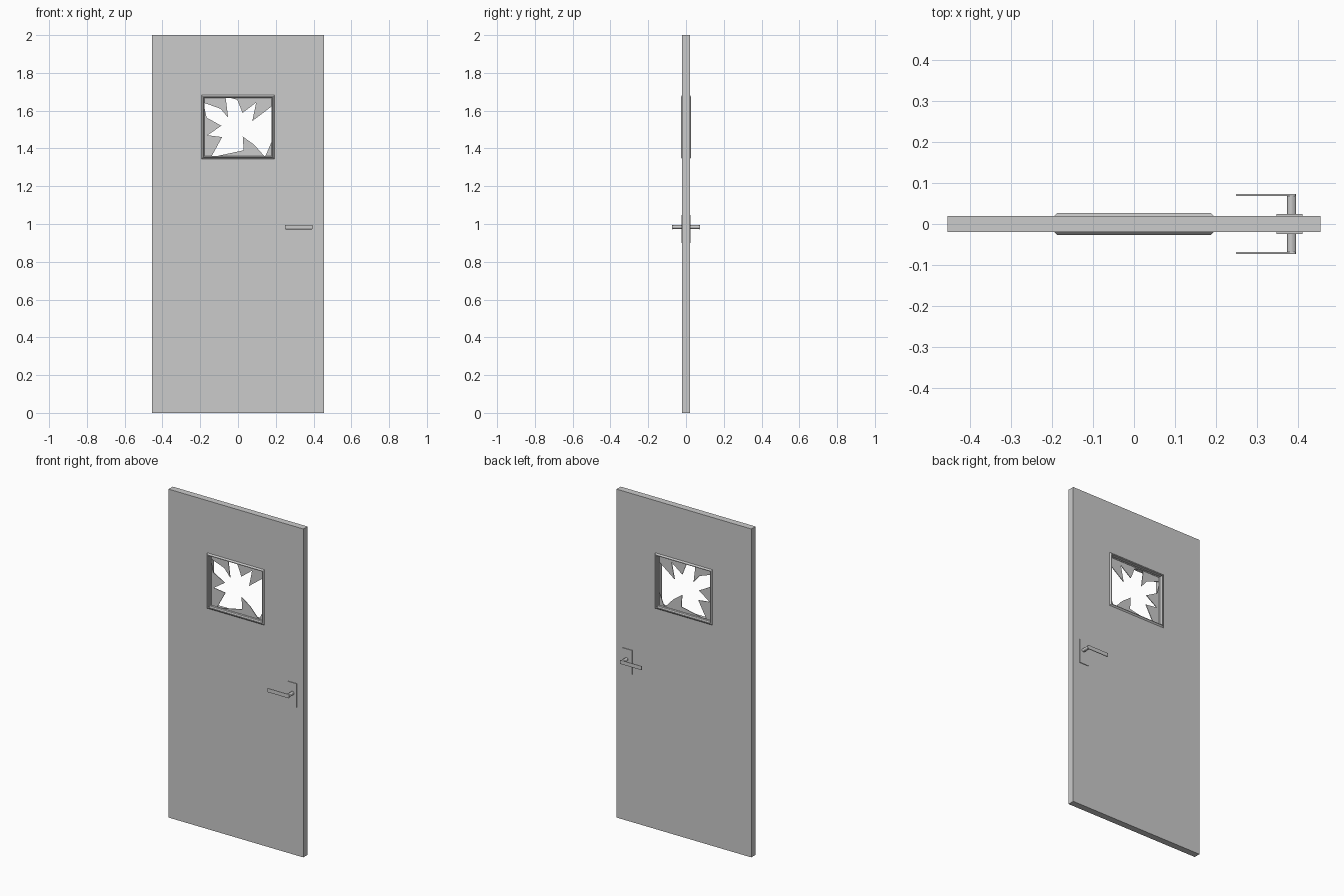
import bpy, bmesh
from mathutils import Matrix

old = bpy.data.objects.get("Cube")
if old:
    bpy.data.objects.remove(old, do_unlink=True)

grey = bpy.data.materials.new("door_grey")
grey.use_nodes = True
COLOUR = (0.6, 0.6, 0.6, 1)
grey.diffuse_color = COLOUR
grey.node_tree.nodes["Principled BSDF"].inputs["Base Color"].default_value = COLOUR


def add_object(name, data):
    obj = bpy.data.objects.new(name, data)
    bpy.context.collection.objects.link(obj)
    data.materials.append(grey)
    return obj


def from_bmesh(name, bm):
    bmesh.ops.recalc_face_normals(bm, faces=bm.faces)
    mesh = bpy.data.meshes.new(name)
    bm.to_mesh(mesh)
    bm.free()
    return add_object(name, mesh)


def ring(name, sections):
    """Closed rectangular ring; each section is (x half width, z low, z high, y)."""
    bm = bmesh.new()
    loops = [[bm.verts.new((x, y, z)) for x, z in ((-w, lo), (w, lo), (w, hi), (-w, hi))]
             for w, lo, hi, y in sections]
    for a, b in zip(loops, loops[1:] + loops[:1]):
        for i in range(4):
            j = (i + 1) % 4
            bm.faces.new((a[i], a[j], b[j], b[i]))
    return from_bmesh(name, bm)


def box(name, x, y, z, bevel=0):
    bm = bmesh.new()
    centre = [(r[0] + r[1]) / 2 for r in (x, y, z)]
    size = [abs(r[1] - r[0]) for r in (x, y, z)]
    bmesh.ops.create_cube(bm, size=1, matrix=Matrix.Translation(centre) @ Matrix.Diagonal((*size, 1)))
    obj = from_bmesh(name, bm)
    if bevel:
        mod = obj.modifiers.new("soft_edges", "BEVEL")
        mod.width = bevel
        mod.segments = 2
    return obj


# Window opening and door slab
W, LOW, HIGH = 0.186, 1.352, 1.674
T = 0.02


def window(grow, y):
    return (W + grow, LOW - grow, HIGH + grow, y)


ring("door_slab", [(0.454, 0, 2, -T), window(0, -T), window(0, T), (0.454, 0, 2, T)])

# Window trim with a sloped outer lip and a stepped glass seat
ring("window_trim", [
    window(0.008, -T), window(0, -0.027), window(-0.004, -0.027), window(-0.004, -0.008),
    window(-0.008, -0.004), window(-0.008, 0.004), window(-0.004, 0.008),
    window(-0.004, 0.027), window(0, 0.027), window(0.008, T)])

# Broken pane: filled rectangle with a jagged hole
hole = [(-.184, 1.643), (-.092, 1.61), (-.052, 1.563), (-.066, 1.674), (-.004, 1.658),
        (.024, 1.588), (.096, 1.643), (.076, 1.545), (.184, 1.627), (.184, 1.45),
        (.143, 1.355), (.085, 1.42), (.025, 1.463), (.03, 1.39), (-.143, 1.353),
        (-.084, 1.46), (-.162, 1.47), (-.088, 1.52), (-.166, 1.563)]
pane = [(-W, LOW), (W, LOW), (W, HIGH), (-W, HIGH)]
curve = bpy.data.curves.new("broken_glass", "CURVE")
curve.dimensions = "2D"
curve.fill_mode = "BOTH"
curve.extrude = 0.002
for outline in (pane, hole):
    spline = curve.splines.new("POLY")
    spline.points.add(len(outline) - 1)
    for p, (x, z) in zip(spline.points, outline):
        p.co = (x, z, 0, 1)
    spline.use_cyclic_u = True
glass = add_object("broken_glass", curve)
glass.matrix_world = Matrix.Rotation(1.5707963, 4, "X")
bpy.ops.object.select_all(action="DESELECT")
glass.select_set(True)
bpy.context.view_layer.objects.active = glass
bpy.ops.object.convert(target="MESH")

# Lock plate, spindle and lever on each side
for side, s in (("front", -1), ("back", 1)):
    box(side + "_lock_plate", (0.347, 0.41), (s * T, s * 0.024), (0.9, 1.047))
    bm = bmesh.new()
    bmesh.ops.create_cone(bm, cap_ends=True, segments=12, radius1=0.011, radius2=0.011, depth=0.053,
                          matrix=Matrix.Translation((0.384, s * 0.0465, 0.984))
                          @ Matrix.Rotation(1.5707963, 4, "X"))
    spindle = from_bmesh(side + "_spindle", bm)
    spindle.select_set(True)
    bpy.context.view_layer.objects.active = spindle
    bpy.ops.object.shade_smooth_by_angle()
    spindle.select_set(False)
    box(side + "_lever", (0.249, 0.394), (s * 0.068, s * 0.0735), (0.972, 0.996), 0.002)
